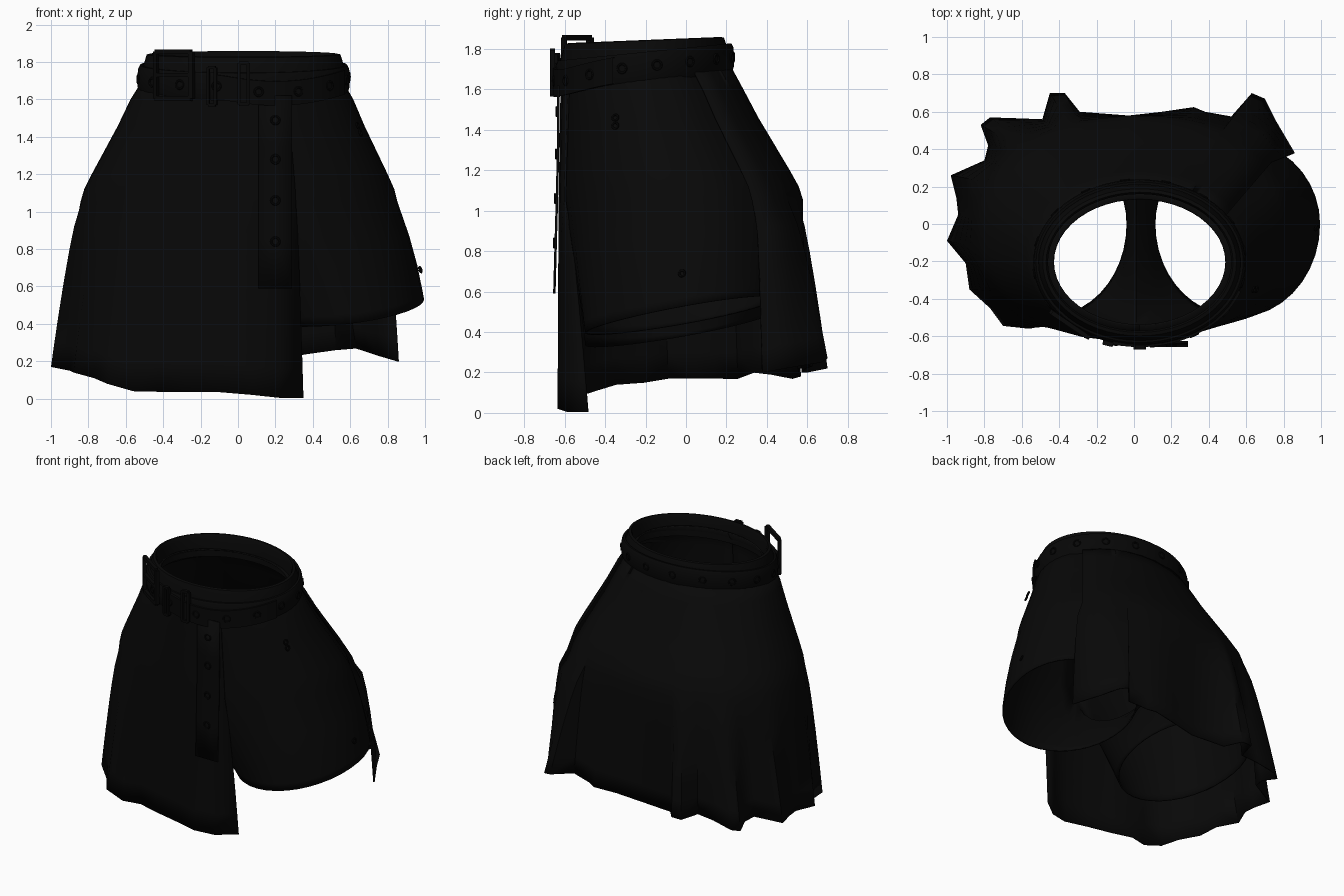
import bpy, bmesh, math
from mathutils import Vector
from math import sin, cos, pi, radians

if "Cube" in bpy.data.objects:
    bpy.data.objects.remove(bpy.data.objects["Cube"])


def material(name, v):
    m = bpy.data.materials.new(name)
    m.diffuse_color = (v, v, v, 1)
    m.use_nodes = True
    m.node_tree.nodes["Principled BSDF"].inputs["Base Color"].default_value = m.diffuse_color
    return m


CLOTH = material("black cloth", 0.0024)
LEATHER = material("black leather", 0.0021)
METAL = material("black metal", 0.002)


def finish(name, bm, mat, thick=0, angle=50):
    bmesh.ops.remove_doubles(bm, verts=bm.verts[:], dist=0.0005)
    bmesh.ops.recalc_face_normals(bm, faces=bm.faces[:])
    me = bpy.data.meshes.new(name)
    bm.to_mesh(me)
    bm.free()
    ob = bpy.data.objects.new(name, me)
    bpy.context.collection.objects.link(ob)
    me.materials.append(mat)
    bpy.ops.object.select_all(action='DESELECT')
    ob.select_set(True)
    bpy.context.view_layer.objects.active = ob
    bpy.ops.object.shade_smooth_by_angle(angle=radians(angle))
    if thick:
        s = ob.modifiers.new("thickness", 'SOLIDIFY')
        s.thickness = thick
        s.offset = -1
    return ob


def grid(bm, rows, closed=False):
    """Skin a list of equally long point rows."""
    vs = [[bm.verts.new(p) for p in r] for r in rows]
    n = len(rows[0])
    for a, b in zip(vs, vs[1:]):
        for i in range(n if closed else n - 1):
            j = (i + 1) % n
            bm.faces.new((a[i], a[j], b[j], b[i]))


def oval(t, cx, cy, rx, ry, z, e=2.0):
    c, s = cos(t), sin(t)
    return Vector((cx + rx * math.copysign(abs(c) ** (2 / e), c),
                   cy + ry * math.copysign(abs(s) ** (2 / e), s), z))


def waist(t, grow=0.0, z=None):
    p = oval(t, 0.03, -0.205, 0.54 + grow, 0.415 + grow, 0)
    p.z = 1.72 + 0.08 * p.y if z is None else z
    return p


def hip(t, k=1.0):
    return oval(t, 0.015, -0.025, 0.86 * k, 0.605 * k, 1.05, 2.2)


def body(t, k=1.0, th=None):
    """Waist-to-hip points of one column."""
    w, h = waist(t, (k - 1) * 0.5), hip(t if th is None else th, k)
    out = [w]
    for f, z in ((0.2, 1.6), (0.4, 1.46), (0.61, 1.33), (0.82, 1.2), (0.94, 1.12), (1, 1.05)):
        p = w.lerp(h, f)
        p.z = z
        out.append(p)
    return out


# Wrap skirt: hem outline from the front flap round the back to the open hip
HEM = [(.35, -.49, .005), (.22, -.59, .005), (.08, -.635, .02), (-.1, -.61, .035),
       (-.28, -.57, .035), (-.43, -.53, .037), (-.56, -.56, .04), (-.7, -.545, .08),
       (-.77, -.45, .11), (-.88, -.35, .14), (-.9, -.21, .15), (-1, -.09, .17),
       (-.94, .05, .17), (-.95, .14, .17), (-.98, .26, .17), (-.8, .34, .2),
       (-.78, .42, .19), (-.82, .53, .17), (-.77, .57, .18), (-.62, .565, .21),
       (-.49, .56, .22), (-.45, .7, .22), (-.37, .7, .22), (-.29, .6, .2),
       (-.03, .58, .2), (.15, .6, .22), (.32, .625, .23), (.38, .6, .24),
       (.52, .575, .26), (.63, .7, .27), (.7, .67, .25), (.76, .55, .23), (.86, .38, .2)]
cols = []
for i, p in enumerate(HEM):
    h = Vector(p)
    t = math.atan2(h.y / 0.65, h.x)
    col = body(t, 1, t - radians(max(0, 7 - 2.5 * i)))
    power = 0.4 if h.x > 0.74 else 0.75
    for f in (0.15, 0.3, 0.5, 0.7, 0.85, 1):
        q = col[6].lerp(h, f ** power)
        q.z = 1.05 + (h.z - 1.05) * f
        col.append(q)
    cols.append(col)
bm = bmesh.new()
grid(bm, cols)
finish("wrap_skirt", bm, CLOTH, 0.01)

# Shorts: two flared legs meeting at a centre seam
SPLIT, N = 115, 24
bm = bmesh.new()
for side in (1, -1):
    cx, rx, drop = (0.55, 0.445, 0) if side > 0 else (-0.455, 0.425, 0.06)

    def hem(u):
        p = oval(u, 0, 0, rx, 0.5 if sin(u) < 0 else 0.45, 0)
        p.z = 0.485 + 0.18 * p.y + 0.045 * p.x / rx - drop
        p.x = cx + side * p.x
        return p

    uppers, lowers = [], []
    for i in range(N + 1):
        u = -SPLIT + 2 * SPLIT * i / N
        phi = radians(u * 90 / SPLIT)
        t = phi if side > 0 else pi - phi
        # tucked in behind the skirt, full width on the open hip
        k = 0.975 if side > 0 and u < 35 else 0.955
        col = body(t, k)
        uppers.append([waist(t, -0.075, 1.76)] + col)
        lowers.append((hem(radians(u)), col[-1]))
    for i in range(1, 16):
        s = i / 16
        u = radians(SPLIT + (360 - 2 * SPLIT) * s)
        lowers.append((hem(u), Vector((0.015, -0.027 + 0.58 * cos(pi * s),
                                       1.05 - 0.43 * sin(pi * s)))))
    grid(bm, uppers)
    grid(bm, [[a.lerp(b, f) + Vector((side * 0.015 * sin(pi * f), 0, 0)) for a, b in lowers]
              for f in (0, 0.08, 0.35, 0.65, 1)], True)
finish("shorts", bm, CLOTH, 0.01, 60)


def ring(name, profile, zmid, mat, a0=0, a1=360, n=56):
    """Sweep an (outward, height) profile around the waist."""
    full = a1 - a0 == 360
    rows = []
    for g, dz in profile:
        r = []
        for i in range(n if full else n + 1):
            p = waist(radians(a0 + (a1 - a0) * i / n), g)
            p.z = zmid(p) + dz
            r.append(p)
        rows.append(r)
    bm = bmesh.new()
    grid(bm, rows + [rows[0]], full)
    return finish(name, bm, mat)


# Waistband and belt
ring("waistband", [(0.003, -0.16), (0.003, -0.08), (-0.022, 0), (-0.04, 0.004), (-0.05, -0.02),
                   (-0.05, -0.16)], lambda p: 1.848 + 0.04 * p.y, CLOTH)


def belt_z(p):
    return 1.735 + 0.1 * p.y


BELT = [(0, -.078), (.016, -.078), (.026, -.05), (.029, 0), (.024, .05), (.014, .07), (0, .07)]
ring("belt", BELT, belt_z, LEATHER)


# Loose overlapping strand sagging across the front right
def sag_z(p):
    return belt_z(p) - 0.035 * sin(pi * min(1, max(0, (p.x + 0.1) / 0.68)))


ring("belt_overlap", [(.022, -.07), (.038, -.07), (.038, .06), (.022, .06)], sag_z,
     LEATHER, -105, -20, 18)

# Hanging belt tail
TAIL = ((-.638, 1.62), (-.638, 1.35), (-.643, 1.1), (-.65, .85), (-.657, .59))
bm = bmesh.new()
grid(bm, [[(x, y, z) for x in (.11, .2, .29)] for y, z in TAIL])
finish("belt_tail", bm, LEATHER, 0.012)


def eyelet(name, pos, normal, r=0.022):
    q = Vector(normal).to_track_quat('Z', 'Y')
    bm = bmesh.new()
    rows = []
    for i in range(14):
        a = 2 * pi * i / 14
        rows.append([Vector(pos) + q @ Vector(((r + .006 * cos(b)) * cos(a),
                     (r + .006 * cos(b)) * sin(a), .006 * sin(b)))
                     for b in [2 * pi * k / 6 for k in range(6)]])
    grid(bm, rows + [rows[0]], True)
    finish(name, bm, METAL)


# Eyelets round the belt and down the tail, rings on the hip
for k in range(16):
    a = 22.5 * k + 8
    t = radians(a)
    over = 255 < a < 340
    p = waist(t, 0.038 if over else 0.029)
    p.z = sag_z(p) if over else belt_z(p)
    eyelet("belt_eyelet", p, (cos(t) / 0.57, sin(t) / 0.445, 0))
for y, z in ((-.641, 1.49), (-.643, 1.28), (-.647, 1.06), (-.653, .84)):
    eyelet("tail_eyelet", (0.2, y, z), (0, -1, 0))
for p in ((.64, -.35, 1.46), (.655, -.35, 1.42), (.975, -.02, .69)):
    eyelet("hip_ring", p, (.9, -.3, .3), 0.015)


def frame(name, t, w, h, dz, bar, pin=False):
    """Rectangular metal loop bent around the belt."""
    t = radians(t)
    c = waist(t, 0.04)
    c.z = belt_z(c) + dz
    out = Vector((cos(t) / 0.57, sin(t) / 0.445, 0)).normalized()
    side = Vector((-out.y, out.x, 0))
    parts = [(-w, 0, bar, h), (w, 0, bar, h), (0, h, w, bar), (0, -h, w, bar)]
    if pin:
        parts.append((0, 0, w, bar * 0.8))
    bm = bmesh.new()
    for a, b, sa, sb in parts:
        geo = bmesh.ops.create_cube(bm, size=2)
        for v in geo["verts"]:
            x, y, z = v.co
            s = a + x * sa
            v.co = c + side * s + Vector((0, 0, b + y * sb)) + out * (z * 0.012 - s * s * 0.9)
    finish(name, bm, METAL, 0, 30)


# Buckle and belt keepers
frame("buckle", 229, 0.115, 0.125, 0.05, 0.013, True)
frame("keeper_left", 253, 0.02, 0.1, 0.0, 0.008)
frame("keeper_right", 270, 0.025, 0.11, 0.015, 0.009)
